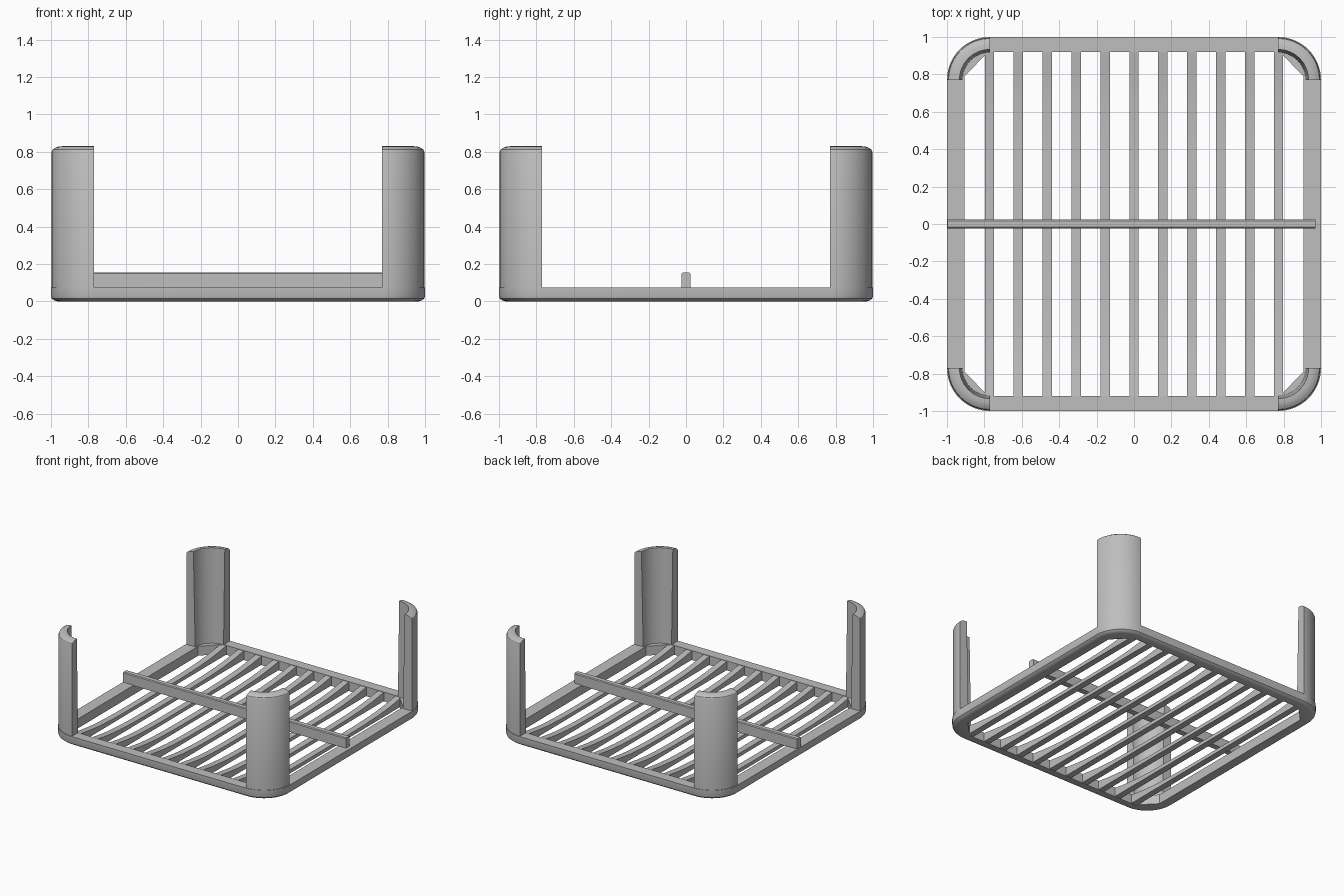
import bpy, bmesh, math

if "Cube" in bpy.data.objects:
    bpy.data.objects.remove(bpy.data.objects["Cube"], do_unlink=True)

grey = bpy.data.materials.new("light_grey")
grey.use_nodes = True
grey.diffuse_color = (0.52, 0.52, 0.52, 1)
grey.node_tree.nodes["Principled BSDF"].inputs["Base Color"].default_value = (0.52, 0.52, 0.52, 1)

TOP = 0.075      # top of the tray frame
CORNER = 0.77    # centre of the corner arcs
STEPS = 16


def loft(name, rings, closed, smooth=True):
    """Skin a list of equal rings; closed joins the last ring to the first, else ends are capped."""
    bm = bmesh.new()
    vs = [[bm.verts.new(p) for p in ring] for ring in rings]
    n = len(vs[0])
    pairs = list(zip(vs, vs[1:])) + ([(vs[-1], vs[0])] if closed else [])
    for a, b in pairs:
        for i in range(n):
            j = (i + 1) % n
            bm.faces.new((a[i], a[j], b[j], b[i]))
    if not closed:
        bm.faces.new(vs[0][::-1])
        bm.faces.new(vs[-1])
    bmesh.ops.recalc_face_normals(bm, faces=bm.faces)
    mesh = bpy.data.meshes.new(name)
    bm.to_mesh(mesh)
    bm.free()
    obj = bpy.data.objects.new(name, mesh)
    bpy.context.collection.objects.link(obj)
    mesh.materials.append(grey)
    if smooth:
        bpy.ops.object.select_all(action='DESELECT')
        obj.select_set(True)
        bpy.context.view_layer.objects.active = obj
        bpy.ops.object.shade_smooth_by_angle(angle=math.radians(30))
    return obj


def quarter_turns(arc_fn, z):
    """Repeat a corner curve, given for the +x +y corner, around the tray."""
    pts = []
    for sx, sy, flip in ((1, 1, 0), (-1, 1, 1), (-1, -1, 0), (1, -1, 1)):
        for i in range(STEPS + 1):
            t = i / STEPS
            x, y = arc_fn(1 - t if flip else t)
            pts.append((sx * x, sy * y, z))
    return pts


def outer_ring(inset, z):
    r = 1 - CORNER - inset
    return quarter_turns(lambda t: (CORNER + r * math.cos(t * math.pi / 2),
                                    CORNER + r * math.sin(t * math.pi / 2)), z)


def inner_ring(z):
    return quarter_turns(lambda t: (0.905 - 0.125 * t, 0.79 + 0.13 * t), z)


# Tray frame: rounded outside with softened bottom edge, chamfered opening
loft("tray_frame", [inner_ring(0), outer_ring(0.035, 0), outer_ring(0.016, 0.006),
                    outer_ring(0.004, 0.016), outer_ring(0, 0.03),
                    outer_ring(0, TOP), inner_ring(TOP)], True)

# Slats: flat underneath, top sweeping up to the frame at both ends
for k in range(11):
    x = (k - 5) * 0.1545
    rings = []
    for i in range(33):
        y = -0.94 + 1.88 * i / 32
        h = 0.03 + 0.044 * min(1, abs(y) / 0.92) ** 4
        rings.append([(x - 0.025, y, 0.002), (x + 0.025, y, 0.002),
                      (x + 0.025, y, h), (x - 0.025, y, h)])
    loft(f"slat_{k + 1}", rings, False)

# Corner posts: curved shells with a domed top, slightly thinner upward
section = [(0.147, 0.05), (0.226, 0.05), (0.226, 0.8), (0.221, 0.812),
           (0.205, 0.823), (0.185, 0.829), (0.163, 0.83)]
for name, sx, sy in (("back_left", 1, 1), ("back_right", -1, 1),
                     ("front_right", -1, -1), ("front_left", 1, -1)):
    rings = []
    for i in range(STEPS + 1):
        a = math.pi / 2 * i / STEPS
        rings.append([(sx * (CORNER + r * math.cos(a)),
                       sy * (CORNER + r * math.sin(a)), z) for r, z in section])
    loft(name + "_post", rings, False)

# Cross bar resting on the side rails
w, c = 0.023, 0.006
profile = [(-w, TOP - 0.004), (w, TOP - 0.004), (w, 0.155 - c),
           (w - c, 0.155), (c - w, 0.155), (-w, 0.155 - c)]
loft("cross_bar", [[(x, y, z) for y, z in profile] for x in (-0.998, 0.97)], False, False)
